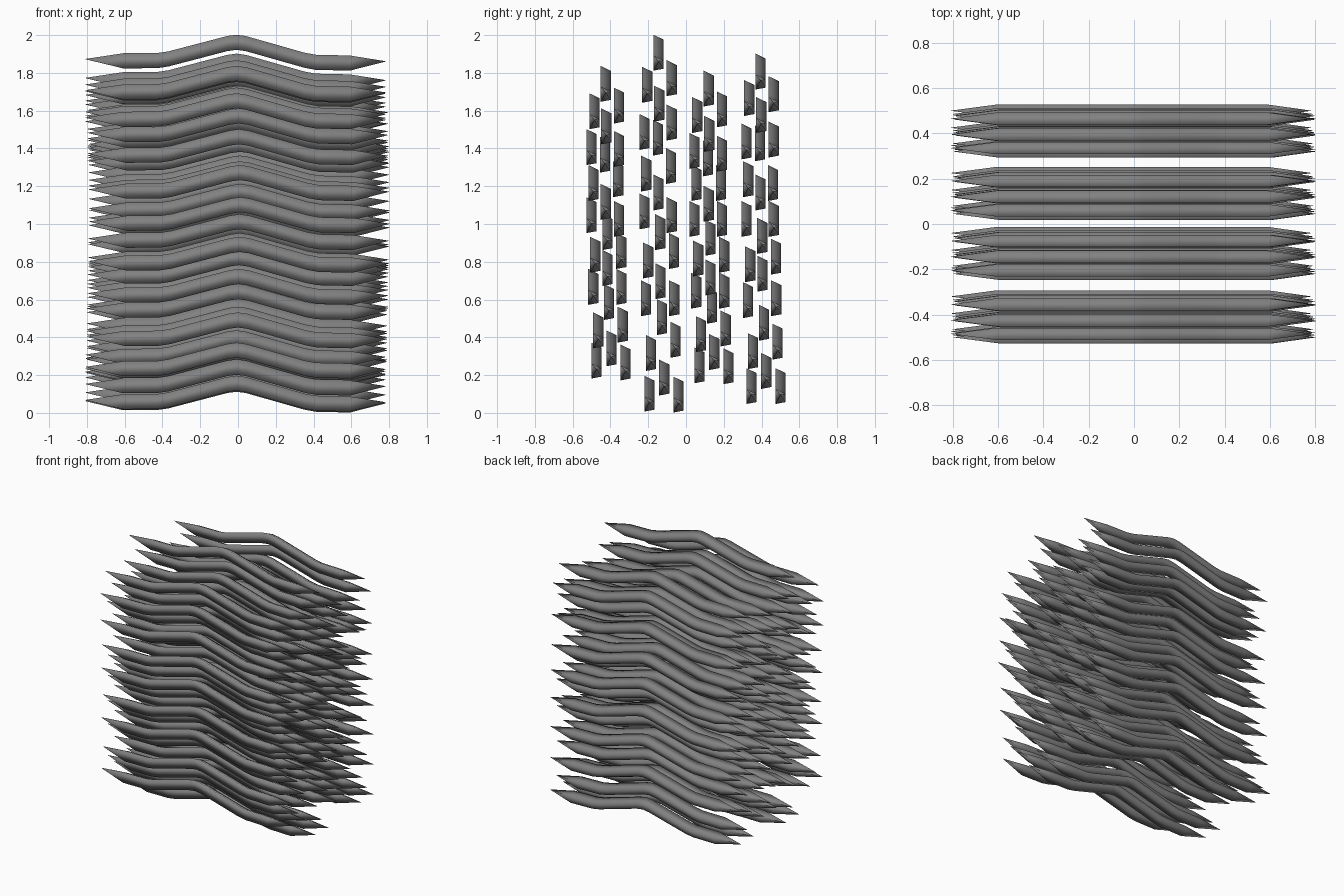
import bpy, bmesh

# Column layout: three staggered columns per stack, heights of the strip centres
STACKS = [
    (-0.425, [(1.60, 1.41, 1.22, 1.05, .84, .67, .44, .28),
              (1.745, 1.52, 1.37, 1.12, .96, .77, .59, .345),
              (1.63, 1.40, 1.24, 1.03, .86, .67, .47, .27)]),
    (-0.145, [(1.74, 1.49, 1.27, 1.07, .81, .61, .32, .105),
              (1.91, 1.64, 1.46, 1.17, .96, .70, .51, .19),
              (1.775, 1.54, 1.31, 1.05, .86, .61, .39, .10)]),
    (0.12, [(1.58, 1.39, 1.22, 1.03, .82, .65, .42, .255),
            (1.72, 1.48, 1.35, 1.11, .93, .72, .57, .325),
            (1.61, 1.375, 1.22, 1.03, .84, .65, .45, .25)]),
    (0.395, [(1.67, 1.44, 1.24, 1.03, .79, .60, .33, .145),
             (1.81, 1.58, 1.43, 1.17, .94, .74, .48, .225),
             (1.69, 1.45, 1.22, 1.03, .83, .61, .38, .145)]),
]
OFFSETS = (-0.07, 0.0, 0.07)
# Sideways drift down each column
DRIFT = [(.01, -.005, .005, -.005, .015, .004, .03, .021),
         (0, .003, -.004, 0, .009, .01, .018, .03),
         (0, 0, -.004, 0, .012, .013, .02, .035)]
SHIFT = (-.008, .004, .01, .012, .008, .004, 0, -.008)

# Strip path: x, z, scale
PATH = [(-.80, -.037, .02), (-.60, -.046, 1), (-.42, -.045, 1), (-.36, -.036, 1),
        (-.05, .045, 1), (0, .052, 1), (.05, .045, 1),
        (.36, -.043, 1), (.42, -.054, 1), (.60, -.058, 1), (.79, -.049, .02)]
# Strip cross-section: y, z
SECTION = [(-.027, -.04), (.027, -.030), (.027, .014), (-.027, .04)]


def strip_mesh():
    bm = bmesh.new()
    rings = [[bm.verts.new((x, y * s, z + h * s)) for y, h in SECTION]
             for x, z, s in PATH]
    n = len(SECTION)
    for a, b in zip(rings, rings[1:]):
        for i in range(n):
            j = (i + 1) % n
            bm.faces.new((a[i], a[j], b[j], b[i]))
    bm.faces.new(rings[0])
    bm.faces.new(rings[-1])
    bmesh.ops.recalc_face_normals(bm, faces=bm.faces)
    for f in bm.faces:
        f.smooth = True
    me = bpy.data.meshes.new("wavy_strip")
    bm.to_mesh(me)
    bm.free()
    return me


mesh = strip_mesh()
dark = bpy.data.materials.new("dark_grey")
dark.diffuse_color = (.22, .22, .22, 1)
mesh.materials.append(dark)

# Place every strip
for y0, columns in STACKS:
    for off, drift, heights in zip(OFFSETS, DRIFT, columns):
        for d, dx, z in zip(drift, SHIFT, heights):
            ob = bpy.data.objects.new("wavy_strip", mesh)
            ob.location = (dx, y0 + off + d, z)
            bpy.context.collection.objects.link(ob)
